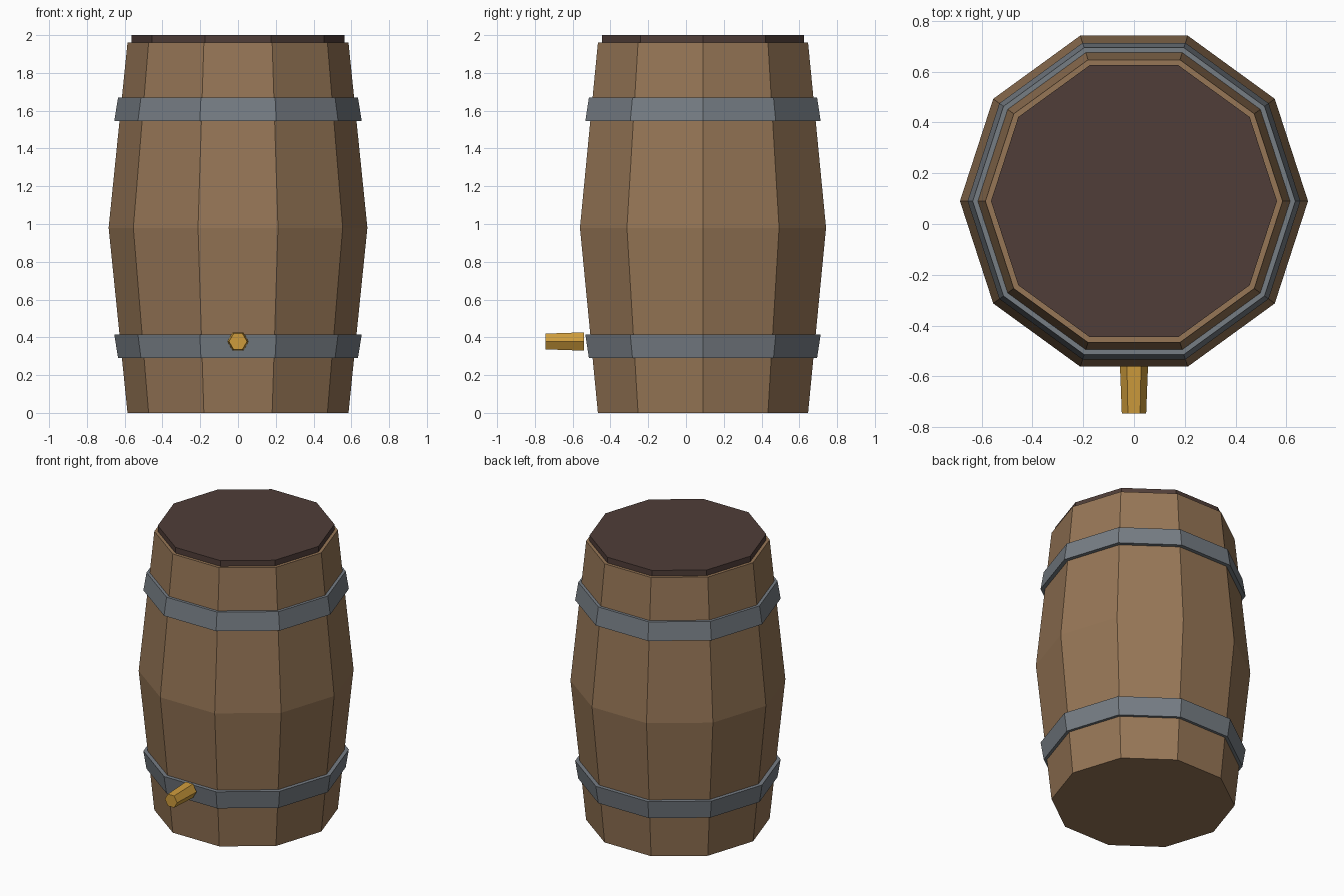
import bpy, bmesh
from math import cos, sin, tau
from mathutils import Matrix

cube = bpy.data.objects.get("Cube")
if cube:
    bpy.data.objects.remove(cube, do_unlink=True)

SIDES = 10
CENTRE_Y = 0.09
MID_Z = 0.98


def material(name, rgb):
    mat = bpy.data.materials.new(name)
    mat.use_nodes = True
    colour = (*rgb, 1.0)
    mat.diffuse_color = colour
    mat.node_tree.nodes["Principled BSDF"].inputs["Base Color"].default_value = colour
    return mat


def lathe(name, profile, sides, mat, ring=False, matrix=None):
    """Turn (radius, height) points about z; cap the ends or close the loop as a ring."""
    bm = bmesh.new()
    loops = [[bm.verts.new((r * cos(tau * i / sides), r * sin(tau * i / sides), z))
              for i in range(sides)] for r, z in profile]
    pairs = list(zip(loops, loops[1:]))
    if ring:
        pairs.append((loops[-1], loops[0]))
    else:
        bm.faces.new(loops[0][::-1])
        bm.faces.new(loops[-1])
    for low, high in pairs:
        for i in range(sides):
            j = (i + 1) % sides
            bm.faces.new((low[i], low[j], high[j], high[i]))
    if matrix:
        bm.transform(matrix)
    bmesh.ops.recalc_face_normals(bm, faces=bm.faces)
    mesh = bpy.data.meshes.new(name)
    bm.to_mesh(mesh)
    bm.free()
    mesh.materials.append(mat)
    obj = bpy.data.objects.new(name, mesh)
    bpy.context.collection.objects.link(obj)
    obj.location.y = CENTRE_Y
    return obj


wood = material("oak wood", (0.305, 0.181, 0.093))
dark_wood = material("dark wood", (0.08, 0.048, 0.04))
iron = material("grey iron", (0.181, 0.205, 0.231))
brass = material("brass", (0.61, 0.328, 0.045))

# Barrel body, widest at mid height
lathe("barrel_body", [(0.585, 0), (0.685, MID_Z), (0.585, 2 * MID_Z)], SIDES, wood)

# Lid
lathe("lid", [(0.563, 1.95), (0.563, 2.0)], SIDES, dark_wood)

# Hoops, mirrored about the middle
for name, side in (("upper_hoop", 1), ("lower_hoop", -1)):
    section = [(0.655, 0.565), (0.635, 0.69), (0.59, 0.69), (0.61, 0.565)]
    lathe(name, [(r, MID_Z + side * h) for r, h in section], SIDES, iron, ring=True)

# Six-sided tap, pointing forward and widening towards the barrel
tap = lathe("tap", [(0.056, 0), (0.048, 0.205)], 6, brass,
            matrix=Matrix.Rotation(tau / 4, 4, "X"))
tap.location = (0, -0.54, 0.378)
